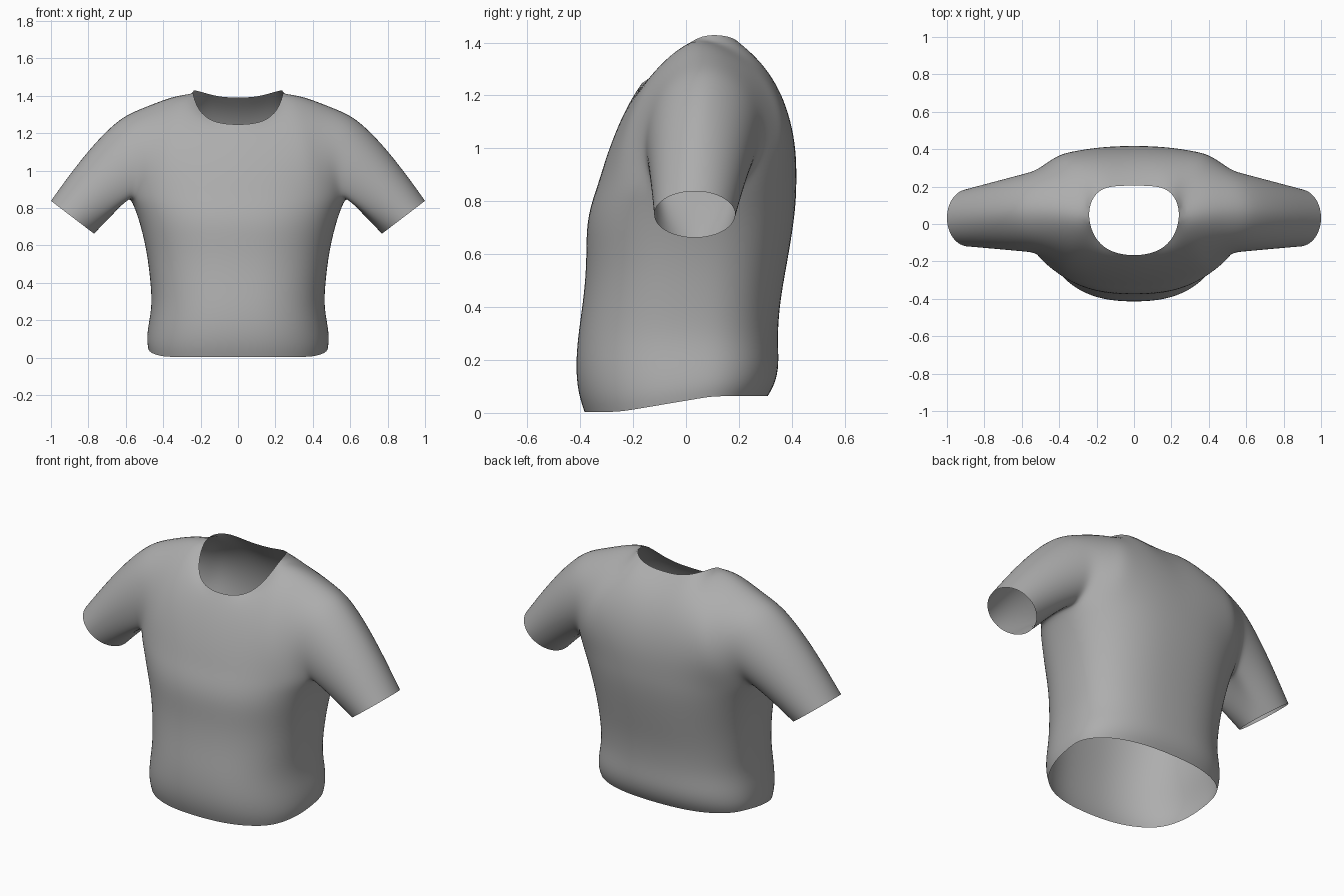
import bpy, bmesh, math
from mathutils import Vector as V

if "Cube" in bpy.data.objects:
    bpy.data.objects.remove(bpy.data.objects["Cube"])

FRONT, UNDER, ROWS, SLEEVE_ROWS = 7, 4, 6, 5
SEGS = 2 * FRONT + UNDER

bm = bmesh.new()


def grid(rows):
    """Quad patch through a list of equally long point rows."""
    vs = [[bm.verts.new(p) for p in row] for row in rows]
    for a, b in zip(vs, vs[1:]):
        for i in range(len(a) - 1):
            bm.faces.new((a[i], a[i + 1], b[i + 1], b[i]))


def bezier(a, c, b, t):
    return a * (1 - t) ** 2 + c * 2 * t * (1 - t) + b * t * t


def cubic(a, c, d, b, t):
    return bezier(a, c, d, t) * (1 - t) + bezier(c, d, b, t) * t


def half_ring(z, half_width, y_front, y_back):
    """Right half of a rounded body section, from front centre to back centre."""
    cy = 0.03
    pts = []
    for k in range(SEGS + 1):
        ang = -math.pi / 2 + math.pi * k / SEGS
        c, s = max(0.0, math.cos(ang)), math.sin(ang)
        x = half_width * c ** 0.83 if 0 < k < SEGS else 0.0
        depth = (y_back - cy) if s > 0 else (cy - y_front)
        y = cy + math.copysign(abs(s) ** 0.83, s) * depth
        # the hem rises towards the back
        lift = 0.06 * max(0, 1 - z / 0.3) * min(1, max(0, (y + 0.25) / 0.35))
        pts.append(V((x, y, z + lift)))
    return pts


# Body from hem to armpits: height, half width, front y, back y
sections = [(0.004, 0.482, -0.385, 0.31), (0.06, 0.49, -0.405, 0.337),
            (0.15, 0.481, -0.419, 0.354), (0.28, 0.46, -0.412, 0.346),
            (0.42, 0.471, -0.39, 0.356), (0.56, 0.488, -0.377, 0.382),
            (0.70, 0.52, -0.379, 0.406), (0.79, 0.55, -0.36, 0.416),
            (0.86, 0.58, -0.335, 0.419)]
rings = [half_ring(*s) for s in sections]
grid(rings)
chest = rings[-1]

# Neckline and shoulder seam, from centre to armhole
shoulder = [V(p) for p in ((0.247, 0.04, 1.428), (0.345, 0.055, 1.412),
                           (0.47, 0.07, 1.363), (0.59, 0.07, 1.314))]
neck_front = [V(p) for p in ((0, -0.17, 1.245), (0.09, -0.16, 1.25),
                             (0.165, -0.125, 1.275), (0.22, -0.06, 1.335))]
neck_back = [V(p) for p in ((0, 0.205, 1.388), (0.1, 0.205, 1.393),
                            (0.18, 0.188, 1.415), (0.23, 0.13, 1.43))]


def panel(bottom, top, keys):
    """Upper body panel; each column is a curve with interpolated handles."""
    cols = []
    for j, (a, b) in enumerate(zip(bottom, top)):
        k, f = (0, j / 4) if j <= 4 else (1, (j - 4) / 3)
        low, high = (V(p).lerp(V(q), f) for p, q in zip(keys[k], keys[k + 1]))
        cols.append([cubic(a, low, high, b, i / ROWS) for i in range(ROWS + 1)])
    grid(cols)
    return cols[-1]


# Chest and upper back: lower and upper handle at centre, neck side and armhole
front_edge = panel(chest[:FRONT + 1], neck_front + shoulder,
                   [((0, -0.29, 1.02), (0, -0.237, 1.148)),
                    ((0.367, -0.25, 1.13), (0.315, -0.13, 1.345)),
                    ((0.51, -0.20, 1.0), (0.55, -0.15, 1.29))])
back_edge = panel(chest[::-1][:FRONT + 1], neck_back + shoulder,
                  [((0, 0.43, 1.09), (0, 0.36, 1.27)),
                   ((0.40, 0.45, 1.13), (0.325, 0.33, 1.345)),
                   ((0.51, 0.36, 1.0), (0.55, 0.30, 1.29))])

# Sleeve from the armhole loop to the tilted oval cuff
underarm = chest[FRONT:FRONT + UNDER + 1]
armhole = front_edge + back_edge[::-1][1:] + underarm[::-1][1:]
count = len(armhole) - 1
cuff_mid, cuff_up, cuff_y = V((0.885, 0.033, 0.75)), V((0.118, 0, 0.09)), V((0, 0.157, 0))
columns = []
for k, p in enumerate(armhole):
    ang = 2 * math.pi * (k - ROWS) / count
    end = cuff_mid + cuff_up * math.cos(ang) + cuff_y * math.sin(ang)
    topness = 0.5 + 0.5 * math.cos(ang)
    ctrl = p.lerp(end, 0.36) + V((0.0, 0, 0.09)) * topness
    columns.append([bezier(p, ctrl, end, i / SLEEVE_ROWS) for i in range(SLEEVE_ROWS + 1)])
grid(columns)

# Weld the patches
bmesh.ops.remove_doubles(bm, verts=bm.verts, dist=1e-4)
bmesh.ops.recalc_face_normals(bm, faces=bm.faces)
if sum(f.normal.dot(f.calc_center_median() - V((0, 0.03, 0.6))) for f in bm.faces) < 0:
    bmesh.ops.reverse_faces(bm, faces=bm.faces)
for f in bm.faces:
    f.smooth = True

mesh = bpy.data.meshes.new("shirt")
bm.to_mesh(mesh)
bm.free()
shirt = bpy.data.objects.new("shirt", mesh)
bpy.context.collection.objects.link(shirt)

fabric = bpy.data.materials.new("grey fabric")
fabric.diffuse_color = (0.42, 0.42, 0.42, 1)
fabric.use_nodes = True
fabric.node_tree.nodes["Principled BSDF"].inputs["Base Color"].default_value = fabric.diffuse_color
mesh.materials.append(fabric)

# Left half and soft cloth surface
mirror = shirt.modifiers.new("mirror", 'MIRROR')
mirror.use_clip = True
mirror.merge_threshold = 0.001
smooth = shirt.modifiers.new("smooth", 'SUBSURF')
smooth.levels = smooth.render_levels = 2
